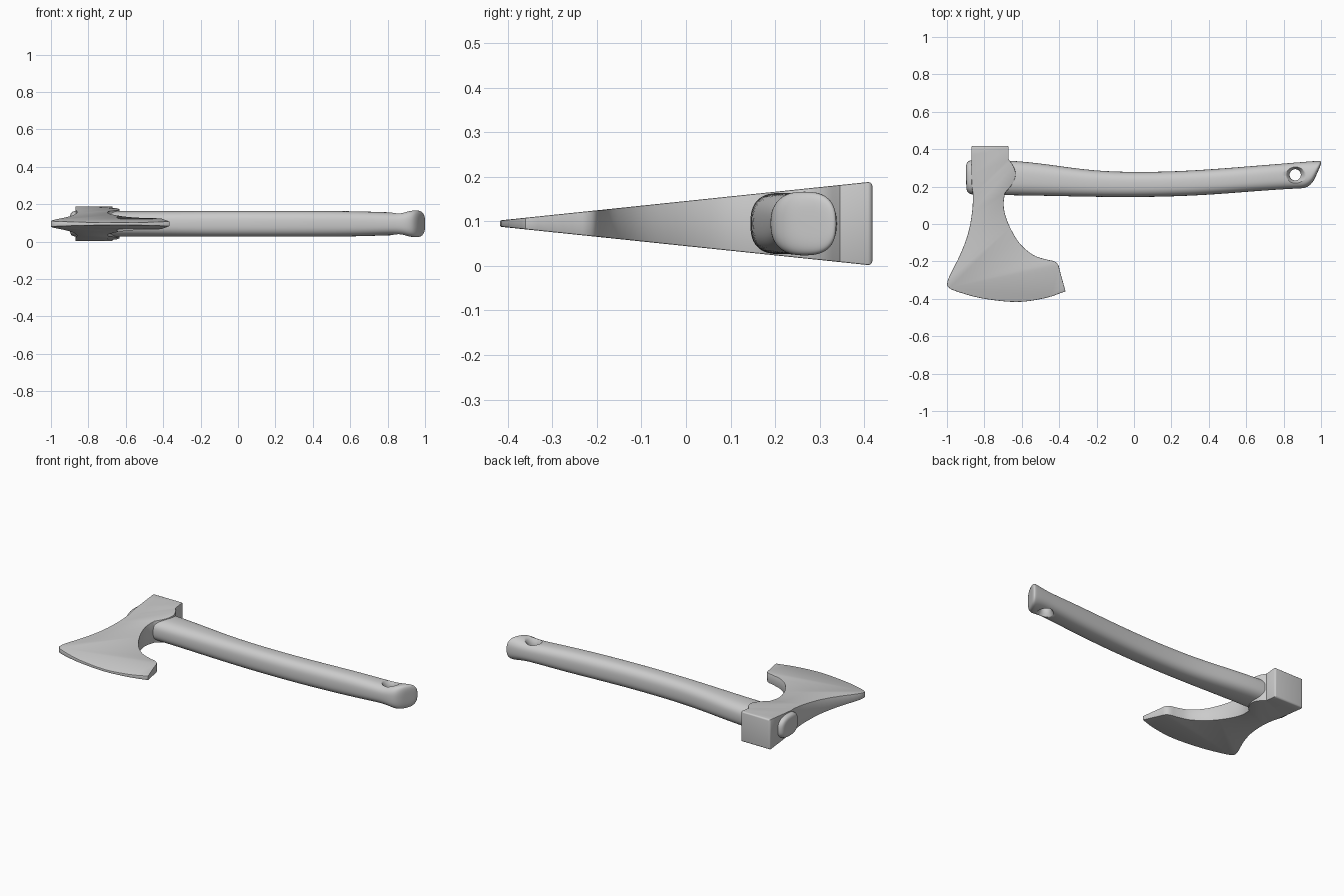
import bpy, bmesh, math
from mathutils import Vector

if "Cube" in bpy.data.objects:
    bpy.data.objects.remove(bpy.data.objects["Cube"])

ZC = 0.095  # mid-plane height


def new_object(name, bm):
    bmesh.ops.recalc_face_normals(bm, faces=bm.faces)
    mesh = bpy.data.meshes.new(name)
    bm.to_mesh(mesh)
    bm.free()
    ob = bpy.data.objects.new(name, mesh)
    bpy.context.collection.objects.link(ob)
    return ob


def activate(ob):
    bpy.ops.object.select_all(action='DESELECT')
    ob.select_set(True)
    bpy.context.view_layer.objects.active = ob


def finish(ob, angle):
    activate(ob)
    for m in list(ob.modifiers):
        bpy.ops.object.modifier_apply(modifier=m.name)
    bpy.ops.object.shade_smooth_by_angle(angle=math.radians(angle))


def smooth_run(pts, n):
    """Catmull-Rom through points, leaving out the last one."""
    p = [Vector(q) for q in pts]
    p = [2 * p[0] - p[1]] + p + [2 * p[-1] - p[-2]]
    out = []
    for i in range(1, len(p) - 2):
        a, b, c, d = p[i - 1:i + 3]
        for k in range(n):
            t = k / n
            out.append(0.5 * (2 * b + (c - a) * t + (2 * a - 5 * b + 4 * c - d) * t * t
                              + (3 * b - a - 3 * c + d) * t ** 3))
    return out


def loft(rings, name):
    bm = bmesh.new()
    vs = [[bm.verts.new(co) for co in r] for r in rings]
    n = len(vs[0])
    for a, b in zip(vs, vs[1:]):
        for i in range(n):
            bm.faces.new((a[i], a[(i + 1) % n], b[(i + 1) % n], b[i]))
    bm.faces.new(vs[0])
    bm.faces.new(vs[-1])
    return new_object(name, bm)


# Axe head: outline in plan, tapering like a wedge from poll to edge
runs = [
    ([(-0.87, 0.418), (-0.67, 0.418)], 1),
    ([(-0.67, 0.418), (-0.67, 0.345)], 1),
    ([(-0.67, 0.345), (-0.645, 0.31), (-0.633, 0.265), (-0.65, 0.215), (-0.69, 0.165)], 4),
    ([(-0.69, 0.165), (-0.697, 0.11), (-0.69, 0.055), (-0.662, -0.02), (-0.61, -0.105),
      (-0.54, -0.165), (-0.475, -0.188), (-0.425, -0.2), (-0.405, -0.22), (-0.395, -0.255),
      (-0.366, -0.36)], 4),
    ([(-0.366, -0.36), (-0.475, -0.396), (-0.63, -0.417), (-0.82, -0.396), (-0.955, -0.358),
      (-0.992, -0.338), (-0.999, -0.318), (-0.985, -0.275), (-0.93, -0.165), (-0.887, -0.05),
      (-0.865, 0.07), (-0.862, 0.16), (-0.868, 0.22), (-0.87, 0.418)], 4),
]
outline = [p for pts, n in runs for p in smooth_run(pts, n)]


def half_thickness(y):
    return 0.007 + (y + 0.418) / 0.836 * 0.087


rings = [[(p.x, p.y, ZC + s * half_thickness(p.y)) for p in outline] for s in (-1, 1)]
head = loft(rings, "axe_head")

# Rounded poll border
bm = bmesh.new()
bm.from_mesh(head.data)
poll = [e for e in bm.edges if all(v.co.y > 0.417 for v in e.verts)]
bmesh.ops.bevel(bm, geom=poll, offset=0.01, segments=3, profile=0.5, affect='EDGES')
bm.to_mesh(head.data)
bm.free()
bev = head.modifiers.new("soft_edges", 'BEVEL')
bev.width, bev.segments = 0.003, 2
bev.limit_method, bev.angle_limit = 'ANGLE', math.radians(45)
finish(head, 35)

# Handle: rounded sections (near x, near y, far x, far y, half height)
sections = [
    (-0.897, 0.205, -0.899, 0.295, 0.035),
    (-0.895, 0.172, -0.897, 0.328, 0.06),
    (-0.875, 0.155, -0.875, 0.345, 0.071),
    (-0.80, 0.155, -0.80, 0.345, 0.071),
    (-0.62, 0.153, -0.62, 0.338, 0.069),
    (-0.45, 0.150, -0.45, 0.318, 0.069),
    (-0.22, 0.145, -0.22, 0.284, 0.069),
    (0.0, 0.143, 0.0, 0.277, 0.069),
    (0.22, 0.147, 0.22, 0.281, 0.069),
    (0.42, 0.157, 0.42, 0.293, 0.069),
    (0.62, 0.173, 0.62, 0.309, 0.068),
    (0.76, 0.183, 0.78, 0.322, 0.063),
    (0.84, 0.188, 0.88, 0.330, 0.060),
    (0.88, 0.189, 0.94, 0.335, 0.066),
    (0.905, 0.191, 0.985, 0.338, 0.073),
    (0.935, 0.200, 1.003, 0.338, 0.071),
    (0.957, 0.225, 1.000, 0.320, 0.052),
    (0.970, 0.250, 0.992, 0.300, 0.025),
]


def section_ring(s, n=28, power=2 / 2.6):
    near, far = Vector((s[0], s[1], ZC)), Vector((s[2], s[3], ZC))
    mid, arm = (near + far) / 2, (far - near) / 2
    ring = []
    for i in range(n):
        a = 2 * math.pi * i / n
        c, d = (math.copysign(abs(f) ** power, f) for f in (math.cos(a), math.sin(a)))
        ring.append(mid + arm * c + Vector((0, 0, s[4] * d)))
    return ring


handle = loft([section_ring(s) for s in sections], "handle")
sub = handle.modifiers.new("smooth", 'SUBSURF')
sub.levels = sub.render_levels = 2

# Lanyard hole with flared mouths
flare = [(-0.11, 0.085), (-0.075, 0.062), (-0.058, 0.046), (-0.042, 0.036), (-0.025, 0.030)]
profile = flare + [(-z, r) for z, r in reversed(flare)]
cutter = loft([[(0.862 + r * math.cos(a), 0.263 + r * math.sin(a), ZC + z)
                for a in (2 * math.pi * i / 32 for i in range(32))]
               for z, r in profile], "hole_cutter")
cutter.hide_render = True
cut = handle.modifiers.new("hole", 'BOOLEAN')
cut.operation, cut.solver, cut.object = 'DIFFERENCE', 'EXACT', cutter
finish(handle, 50)
bpy.data.objects.remove(cutter, do_unlink=True)
